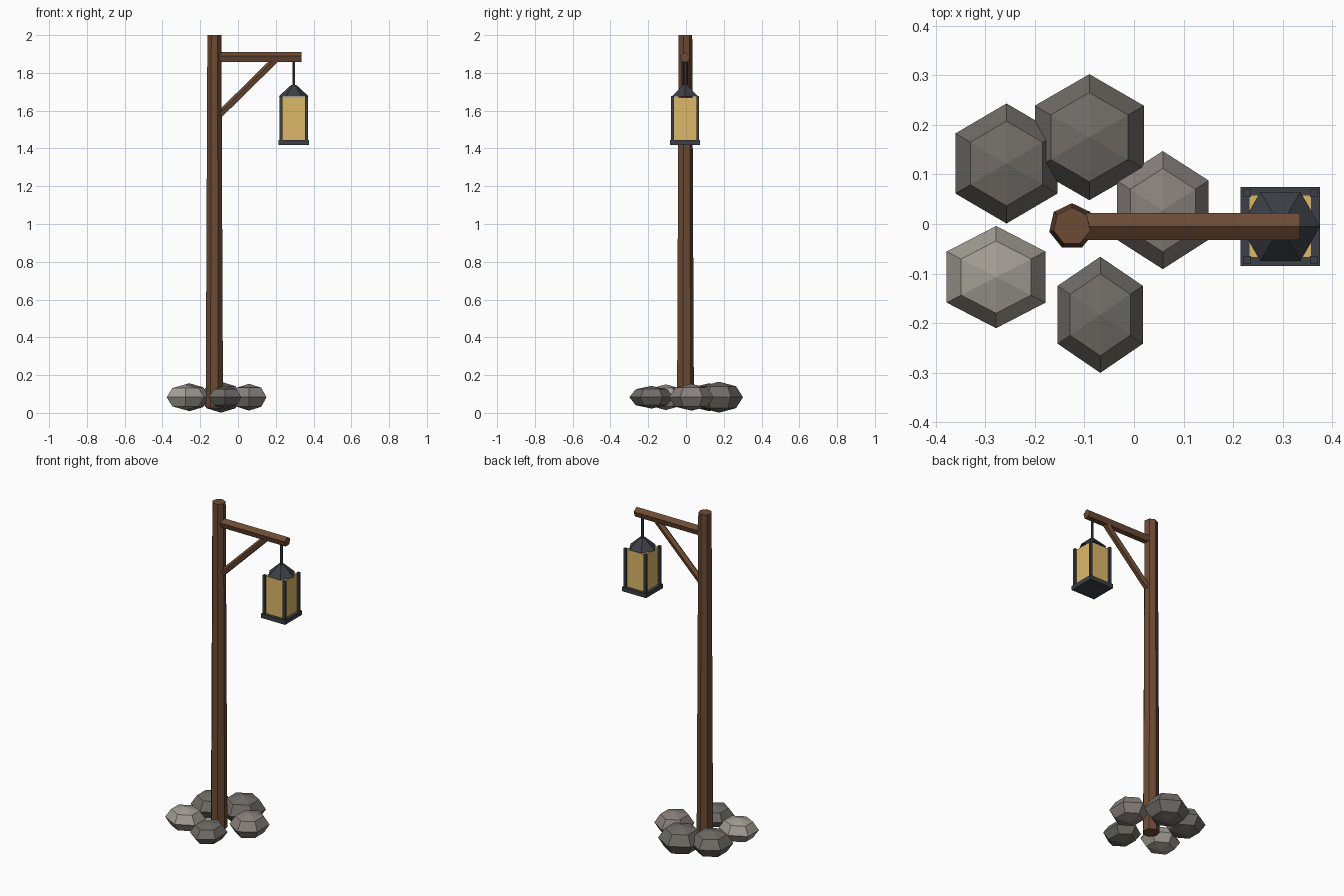
import bpy
from math import radians
from mathutils import Vector, Matrix

if "Cube" in bpy.data.objects:
    bpy.data.objects.remove(bpy.data.objects["Cube"])


def material(name, rgb):
    m = bpy.data.materials.new(name)
    m.diffuse_color = (*rgb, 1)
    m.use_nodes = True
    m.node_tree.nodes["Principled BSDF"].inputs["Base Color"].default_value = m.diffuse_color
    return m


wood = material("wood", (0.15, 0.07, 0.035))
iron = material("iron", (0.045, 0.05, 0.06))
amber = material("amber_glass", (0.72, 0.48, 0.14))
stones = {
    "dark": material("stone_dark", (0.16, 0.15, 0.135)),
    "mid": material("stone_mid", (0.25, 0.22, 0.205)),
    "light": material("stone_light", (0.36, 0.34, 0.30)),
}


def finish(name, mat):
    ob = bpy.context.object
    ob.name = name
    ob.data.materials.append(mat)
    return ob


def box(name, center, size, mat):
    bpy.ops.mesh.primitive_cube_add(size=1, location=center)
    ob = finish(name, mat)
    ob.data.transform(Matrix.Diagonal((*size, 1)))
    return ob


def cone(name, x, y, z0, z1, r0, r1, sides, mat, turn=0):
    bpy.ops.mesh.primitive_cone_add(
        vertices=sides, radius1=r0, radius2=r1, depth=z1 - z0,
        location=(x, y, (z0 + z1) / 2), rotation=(0, 0, radians(turn)))
    return finish(name, mat)


def timber(name, a, b, r, sides, mat):
    # Pole between two points in the xz plane, with a vertex ridge facing up
    a, b = Vector(a), Vector(b)
    axis = (b - a).normalized()
    side = Vector((0, 1, 0))
    up = axis.cross(side)
    bpy.ops.mesh.primitive_cylinder_add(vertices=sides, radius=r, depth=(b - a).length)
    ob = finish(name, mat)
    rot = Matrix((side, up, axis)).transposed()
    if rot.determinant() < 0:
        rot = Matrix((-side, up, axis)).transposed()
    ob.matrix_world = Matrix.Translation((a + b) / 2) @ rot.to_4x4()
    return ob


Y = -0.005       # depth centre line of the post and lantern
PX = -0.125      # post centre
LX = 0.295       # lantern centre

# Wooden post, arm and brace
cone("post", PX, Y, 0.03, 2.0, 0.047, 0.038, 7, wood)
timber("arm", (-0.12, Y, 1.881), (0.335, Y, 1.881), 0.0285, 5, wood)
timber("brace", (-0.105, Y, 1.57), (0.2, Y, 1.87), 0.02, 5, wood)

# Hanging lantern
cone("hanger_rod", LX, Y, 1.72, 1.87, 0.008, 0.008, 6, iron)
cone("lantern_cap", LX, Y, 1.675, 1.735, 0.08, 0.015, 6, iron, turn=30)
box("lantern_glass", (LX, Y, 1.555), (0.126, 0.126, 0.23), amber)
box("lantern_base", (LX, Y, 1.431), (0.16, 0.16, 0.026), iron)
for i, (sx, sy) in enumerate([(-1, -1), (1, -1), (1, 1), (-1, 1)]):
    box(f"lantern_bar_{i + 1}", (LX + sx * 0.067, Y + sy * 0.067, 1.559),
        (0.015, 0.015, 0.236), iron)

# Ring of stones: centre x, y, radii x, y, z, shade
rocks = [
    (-0.09, 0.175, 0.127, 0.127, 0.082, "dark"),
    (-0.257, 0.122, 0.119, 0.121, 0.074, "dark"),
    (-0.278, -0.107, 0.115, 0.103, 0.068, "light"),
    (-0.068, -0.183, 0.099, 0.117, 0.060, "dark"),
    (0.058, 0.028, 0.107, 0.119, 0.071, "mid"),
]
for i, (x, y, rx, ry, rz, shade) in enumerate(rocks):
    bpy.ops.mesh.primitive_uv_sphere_add(segments=6, ring_count=4, radius=1)
    rock = finish(f"stone_{i + 1}", stones[shade])
    # Keep a hexagon corner pointing along y
    if max(v.co.x for v in rock.data.vertices) > 0.95:
        rock.data.transform(Matrix.Rotation(radians(30), 4, 'Z'))
    rock.data.transform(Matrix.Diagonal((rx, ry, rz, 1)))
    rock.location = (x, y, 0.083)
